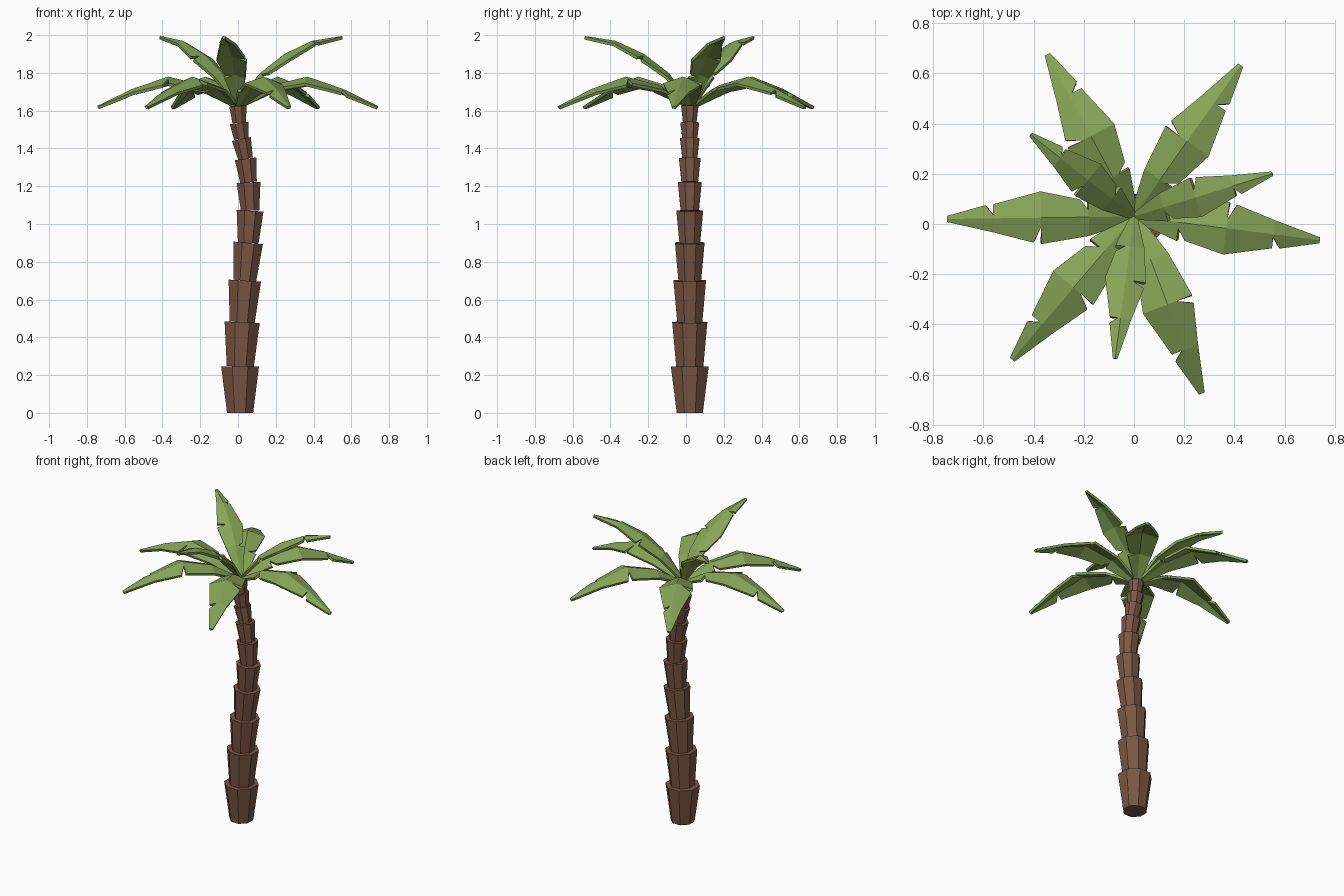
import bpy, bmesh, math
from mathutils import Vector, Matrix

if "Cube" in bpy.data.objects:
    bpy.data.objects.remove(bpy.data.objects["Cube"])


def material(name, col):
    m = bpy.data.materials.new(name)
    m.diffuse_color = (*col, 1)
    m.use_nodes = True
    m.node_tree.nodes["Principled BSDF"].inputs["Base Color"].default_value = m.diffuse_color
    return m


BARK = material("brown bark", (0.195, 0.095, 0.057))
LEAF = material("palm green", (0.245, 0.375, 0.095))


def make_object(name, bm, mat):
    me = bpy.data.meshes.new(name)
    bm.to_mesh(me)
    bm.free()
    me.materials.append(mat)
    ob = bpy.data.objects.new(name, me)
    bpy.context.collection.objects.link(ob)
    return ob


# Trunk: stacked flaring octagonal segments following a curved path
# (centre x, top z, half width at top)
TRUNK = [(.012, .245, .1), (.022, .48, .093), (.036, .7, .086), (.054, .9, .078),
         (.064, 1.07, .071), (.056, 1.22, .063), (.04, 1.345, .057),
         (.018, 1.45, .051), (.006, 1.535, .05), (.0, 1.625, .046)]
TRUNK_Y = 0.02
prev = Vector((.01, TRUNK_Y, 0))
for i, (x, z, r) in enumerate(TRUNK):
    top = Vector((x, TRUNK_Y, z))
    axis = top - prev
    ratio = 0.69 if i == 0 else 0.77
    bm = bmesh.new()
    k = 1 / math.cos(math.pi / 8)
    bmesh.ops.create_cone(bm, cap_ends=True, segments=8, radius1=r * ratio * k,
                          radius2=r * k, depth=axis.length)
    # turn so that flats face the axes
    edge_x = max(v.co.x for v in bm.verts)
    if edge_x > r * k * 0.98:
        bm.transform(Matrix.Rotation(math.pi / 8, 4, 'Z'))
    tilt = Matrix.Rotation(math.atan2(axis.x, axis.z), 4, 'Y')
    bm.transform(Matrix.Translation((prev + top) / 2) @ (tilt if i else Matrix.Identity(4)))
    make_object(f"trunk_segment_{i + 1}", bm, BARK)
    prev = top

# Fronds: rib profile as (distance, height), half widths per station
LOW_RIB = [(0, 1.63), (.18, 1.735), (.37, 1.78), (.56, 1.715), (.745, 1.625)]
HIGH_RIB = [(0, 1.64), (.12, 1.8), (.25, 1.9), (.4, 1.97), (.56, 1.995)]
WIDTH = [.018, .075, .105, .056, .012]
# station -> notch depth, for the left (+1) and right (-1) edges
NOTCH = {1: {2: .35}, -1: {1: .35, 3: .25}}
DROOP = 0.33


def rib_height(rib, s):
    for (s0, z0), (s1, z1) in zip(rib, rib[1:]):
        if s <= s1:
            return z0 + (z1 - z0) * (s - s0) / (s1 - s0)
    return rib[-1][1]


def frond(name, tip_x, tip_y, rib, wscale):
    root = Vector((0, 0.03, 0))
    reach = Vector((tip_x, tip_y, 0)) - root
    stretch = reach.length / rib[-1][0]
    d = reach.normalized()
    left = Vector((-d.y, d.x, 0))
    bm = bmesh.new()

    def point(s, w, side):
        p = root + d * s * stretch + left * side * w * wscale
        p.z = rib_height(rib, s) - DROOP * w * wscale
        return bm.verts.new(p)

    gap = 0.032 * rib[-1][0] / .745
    for side in (1, -1):
        for i in range(4):
            s0, s1, w0, w1 = rib[i][0], rib[i + 1][0], WIDTH[i], WIDTH[i + 1]
            loop = [point(s0, 0, side)]
            if i in NOTCH[side]:   # leaf edge restarts beyond the notch
                loop += [point(s0, w0 * NOTCH[side][i], side), point(s0 + gap, w0 * .94, side)]
            else:
                loop.append(point(s0, w0, side))
            loop.append(point(s1, w1, side))
            if i + 1 in NOTCH[side]:
                loop.append(point(s1, w1 * NOTCH[side][i + 1], side))
            loop.append(point(s1, 0, side))
            bm.faces.new(loop if side == -1 else loop[::-1])
    bmesh.ops.remove_doubles(bm, verts=bm.verts, dist=1e-4)
    bmesh.ops.recalc_face_normals(bm, faces=bm.faces)
    if sum(f.normal.z for f in bm.faces) < 0:
        bmesh.ops.reverse_faces(bm, faces=bm.faces)
    ob = make_object(name, bm, LEAF)
    mod = ob.modifiers.new("thickness", 'SOLIDIFY')
    mod.thickness = 0.016
    mod.offset = -1


# Six drooping lower fronds
for i, (x, y) in enumerate([(-.745, .02), (-.345, .675), (.425, .632),
                            (.74, -.065), (.27, -.675), (-.485, -.54)]):
    frond(f"lower_frond_{i + 1}", x, y, LOW_RIB, 1.0)

# Three raised upper fronds
for i, (x, y) in enumerate([(.55, .2), (-.41, .355), (-.075, -.535)]):
    frond(f"upper_frond_{i + 1}", x, y, HIGH_RIB, 0.78)
